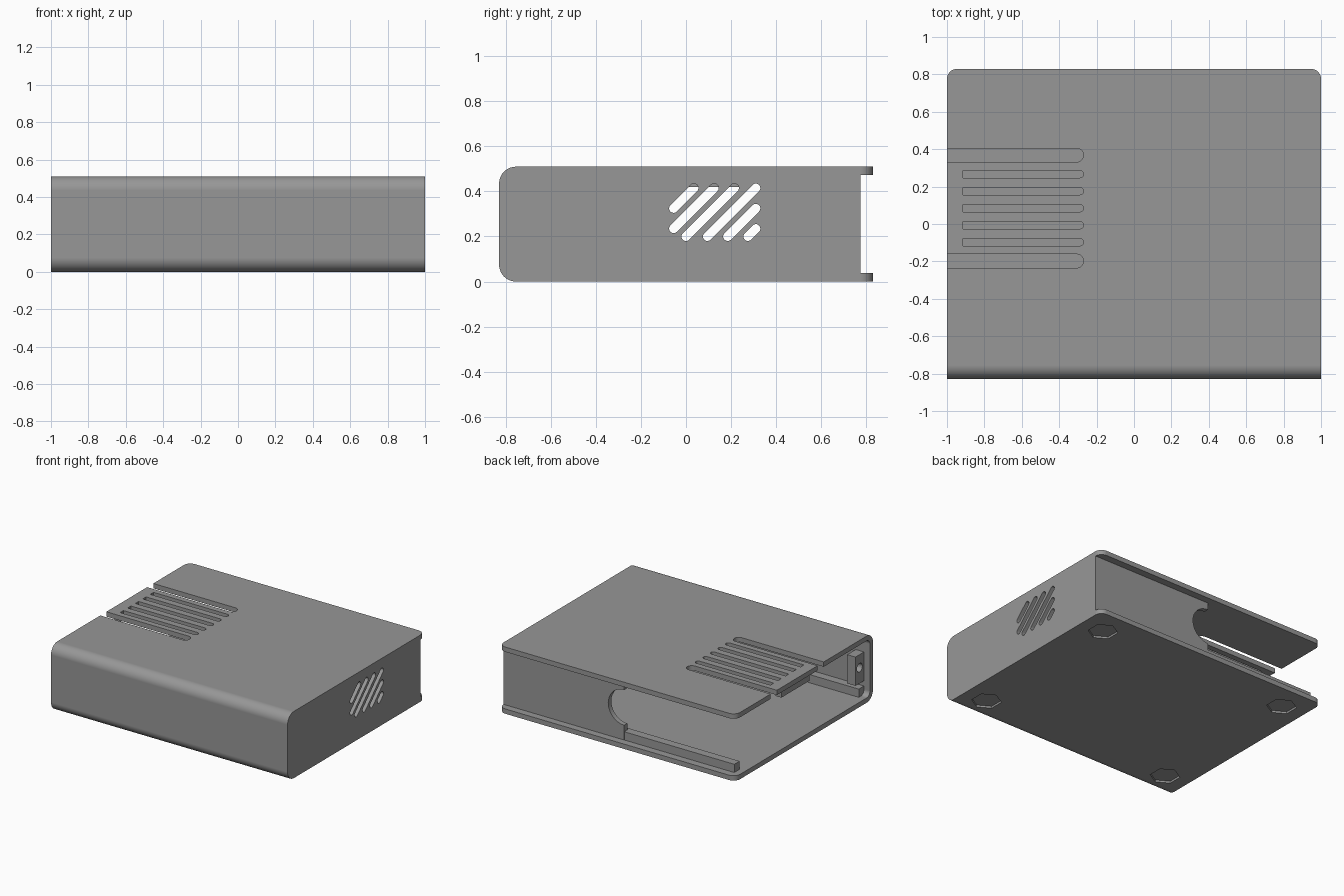
import bpy, bmesh, math

if "Cube" in bpy.data.objects:
    bpy.data.objects.remove(bpy.data.objects["Cube"])

H, T = 0.51, 0.037            # case height, wall thickness
YB, YW = 0.83, 0.775          # rear edge of the plates, outer face of rear wall

grey = bpy.data.materials.new("mid_grey")
grey.diffuse_color = (0.31, 0.31, 0.31, 1)
grey.use_nodes = True
grey.node_tree.nodes["Principled BSDF"].inputs["Base Color"].default_value = grey.diffuse_color


def arc(cx, cy, r, a0, a1, n=10):
    return [(cx + r * math.cos(math.radians(a0 + (a1 - a0) * i / n)),
             cy + r * math.sin(math.radians(a0 + (a1 - a0) * i / n))) for i in range(n + 1)]


def rect(a0, a1, b0, b1):
    return [(a0, b0), (a1, b0), (a1, b1), (a0, b1)]


def capsule(p, q, r):
    """Slot outline with round ends between two points."""
    a = math.degrees(math.atan2(q[1] - p[1], q[0] - p[0]))
    return arc(*q, r, a - 90, a + 90) + arc(*p, r, a + 90, a + 270)


def prism(name, pts, axis, lo, hi):
    """Extrude a 2D outline along x, y or z."""
    place = {"x": lambda u, v, w: (w, u, v),
             "y": lambda u, v, w: (u, w, v),
             "z": lambda u, v, w: (u, v, w)}[axis]
    bm = bmesh.new()
    face = bm.faces.new([bm.verts.new(place(u, v, lo)) for u, v in pts])
    new = bmesh.ops.extrude_face_region(bm, geom=[face])["geom"]
    shift = place(0, 0, hi - lo)
    bmesh.ops.translate(bm, vec=shift, verts=[g for g in new if isinstance(g, bmesh.types.BMVert)])
    bmesh.ops.recalc_face_normals(bm, faces=bm.faces)
    me = bpy.data.meshes.new(name)
    bm.to_mesh(me)
    bm.free()
    me.materials.append(grey)
    ob = bpy.data.objects.new(name, me)
    bpy.context.collection.objects.link(ob)
    return ob


def cut(ob, pts, axis, lo, hi):
    """Subtract a prism and remove the cutter."""
    tool = prism("cutter", pts, axis, lo, hi)
    mod = ob.modifiers.new("cut", "BOOLEAN")
    mod.operation, mod.solver, mod.object = "DIFFERENCE", "EXACT", tool
    bpy.context.view_layer.objects.active = ob
    bpy.ops.object.modifier_apply(modifier=mod.name)
    bpy.data.objects.remove(tool)


def side_profile(inset, y_end, r):
    """Side outline with two rounded front corners."""
    y0, z0, z1 = -YB + inset, inset, H - inset
    return ([(y_end, z0), (y_end, z1)] + arc(y0 + r, z1 - r, r, 90, 180)
            + arc(y0 + r, z0 + r, r, 180, 270))


# Case: rounded block with rounded rear corners in plan
case = prism("case", side_profile(0, YB, 0.075), "x", -1, 1)
bm = bmesh.new()
bm.from_mesh(case.data)
rear = [e for e in bm.edges if all(v.co.y > YB - 0.001 for v in e.verts)
        and abs(e.verts[0].co.z - e.verts[1].co.z) > 0.1]
bmesh.ops.bevel(bm, geom=rear, offset=0.055, segments=8, profile=0.5, affect="EDGES")
bm.to_mesh(case.data)
bm.free()

# Hollow, open at the left end, with the rear wall set back between the plates
cut(case, side_profile(T, YW - T, 0.04), "x", -1.1, 1 - T)
cut(case, rect(-1.1, 1.1, T, H - T), "y", YW, 1)
cut(case, rect(-1.1, -0.02, T, H - T), "y", 0.6, 0.9)
# Half-round notch in the end of the rear wall
cut(case, arc(-0.02, 0.285, 0.135, 0, 360, 32)[:-1], "y", 0.7, 0.9)

# Diagonal vents in the right end
vents = [((-0.055, 0.325), (0.035, 0.415)), ((-0.055, 0.235), (0.125, 0.415)),
         ((0.0, 0.2), (0.215, 0.415)), ((0.095, 0.2), (0.31, 0.415)),
         ((0.185, 0.2), (0.31, 0.325)), ((0.275, 0.2), (0.31, 0.235))]
for p, q in vents:
    cut(case, capsule(p, q, 0.02), "x", 0.9, 1.1)

# Two open slots that free the spring flap, and five vents in the flap
for y, x0, r in [(0.368, -1.1, 0.037), (-0.198, -1.1, 0.037)] + \
                [(0.267 - 0.091 * i, -0.915, 0.02) for i in range(5)]:
    cut(case, [(x0, y + r), (x0, y - r)] + arc(-0.27 - r, y, r, -90, 90), "z", H - 0.1, H + 0.1)

# Hexagonal foot recesses in the underside
for x in (-0.81, 0.81):
    for y in (-0.63, 0.63):
        cut(case, arc(x, y, 0.105, 30, 390, 6)[:-1], "z", -0.1, 0.015)

# Board rails on the floor, along front and rear
front_rail = prism("front_rail", rect(-0.80, -0.73, T - 0.01, 0.10), "x", -0.95, 0.97)
rear_rail = prism("rear_rail", rect(0.71, 0.774, T - 0.01, 0.10), "x", -0.95, 0.97)

# Screw post on the inside of the front wall
post = prism("screw_post", rect(-0.80, -0.69, 0.14, 0.36), "x", -0.95, -0.88)
cut(post, arc(-0.74, 0.26, 0.033, 0, 360, 20)[:-1], "x", -1.1, -0.8)

# Latch ridge under the flap
latch = prism("flap_latch", rect(-0.085, 0.255, 0.42, H - T + 0.005), "x", -0.985, -0.935)

# Smooth fillets, crisp flats
for ob in (case, post):
    bpy.ops.object.select_all(action="DESELECT")
    ob.select_set(True)
    bpy.context.view_layer.objects.active = ob
    bpy.ops.object.shade_smooth_by_angle(angle=math.radians(30))
    wn = ob.modifiers.new("even_normals", "WEIGHTED_NORMAL")
    wn.keep_sharp = True
